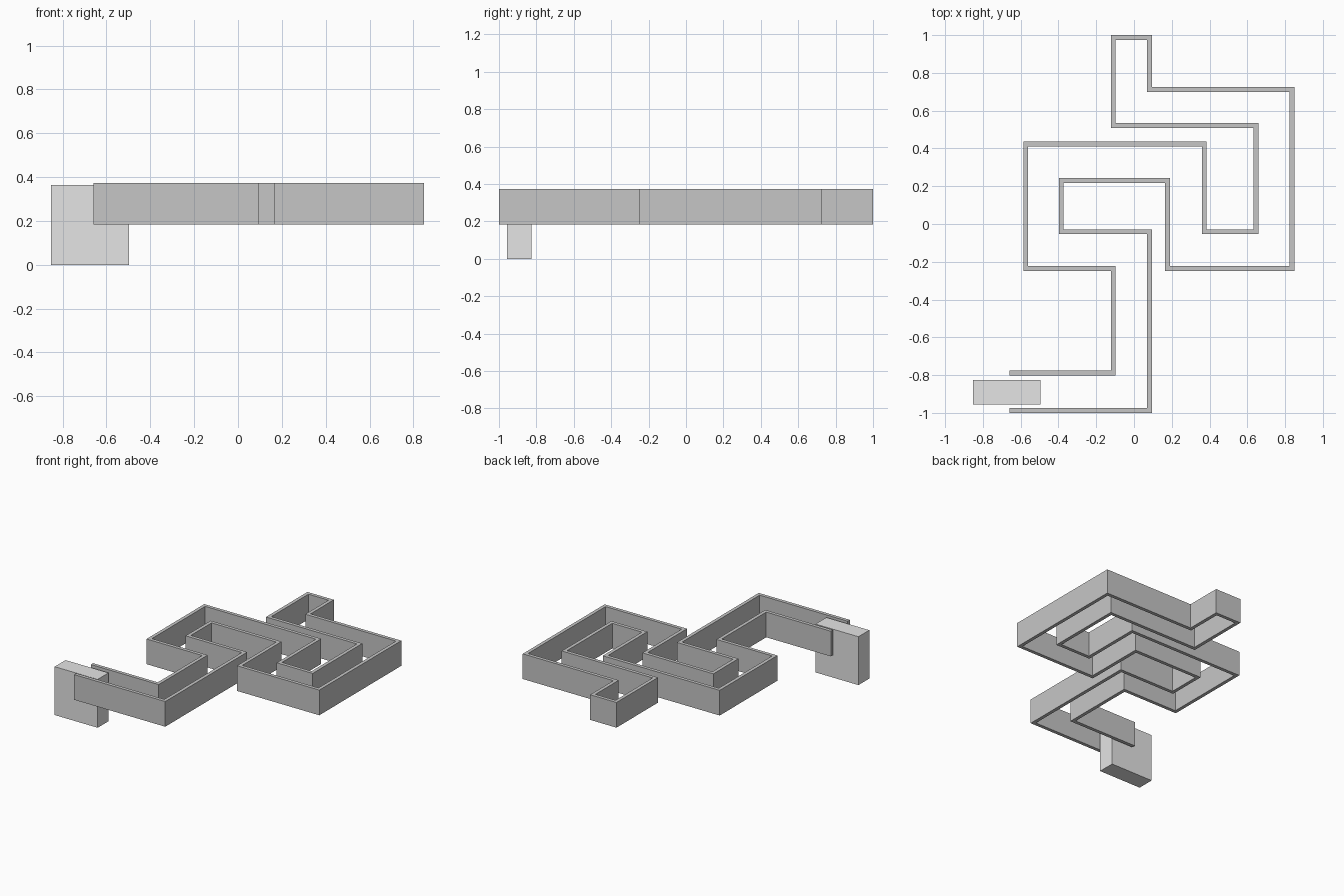
import bpy, bmesh
from mathutils import Vector

cube = bpy.data.objects.get("Cube")
if cube:
    bpy.data.objects.remove(cube, do_unlink=True)


def material(name, grey):
    mat = bpy.data.materials.new(name)
    mat.use_nodes = True
    colour = (grey, grey, grey, 1)
    mat.diffuse_color = colour
    mat.node_tree.nodes["Principled BSDF"].inputs["Base Color"].default_value = colour
    return mat


def finish(name, bm, mat):
    bmesh.ops.recalc_face_normals(bm, faces=bm.faces)
    mesh = bpy.data.meshes.new(name)
    bm.to_mesh(mesh)
    bm.free()
    mesh.materials.append(mat)
    obj = bpy.data.objects.new(name, mesh)
    bpy.context.collection.objects.link(obj)


def wall(name, start, stops, thickness, bottom, top, mat):
    """Mitred wall along a right-angled path; stops alternate x and y."""
    path = [Vector(start)]
    for i, stop in enumerate(stops):
        point = path[-1].copy()
        point[i % 2] = stop
        path.append(point)
    dirs = [(b - a).normalized() for a, b in zip(path, path[1:])]
    normals = [Vector((-d.y, d.x)) for d in dirs]
    # At each right-angle corner the mitre is the sum of both normals
    mitres = [normals[0]] + [a + b for a, b in zip(normals, normals[1:])] + [normals[-1]]
    half = thickness / 2
    outline = [p + m * half for p, m in zip(path, mitres)]
    outline += [p - m * half for p, m in reversed(list(zip(path, mitres)))]

    bm = bmesh.new()
    floor = bm.faces.new([bm.verts.new((p.x, p.y, bottom)) for p in outline])
    result = bmesh.ops.extrude_face_region(bm, geom=[floor], use_keep_orig=True)
    raised = [g for g in result["geom"] if isinstance(g, bmesh.types.BMVert)]
    bmesh.ops.translate(bm, verts=raised, vec=(0, 0, top - bottom))
    finish(name, bm, mat)


def block(name, low, high, mat):
    low, high = Vector(low), Vector(high)
    bm = bmesh.new()
    bmesh.ops.create_cube(bm, size=1)
    bmesh.ops.scale(bm, verts=bm.verts, vec=high - low)
    bmesh.ops.translate(bm, verts=bm.verts, vec=(low + high) / 2)
    finish(name, bm, mat)


wall_grey = material("wall grey", 0.565)
block_grey = material("light grey", 0.78)

# One continuous winding wall, open at the front left entrance
wall("winding_wall", (-0.66, -0.789),
     [-0.11, -0.235, -0.573, 0.424, 0.372, -0.041, 0.645, 0.521, -0.11, 0.987, 0.083,
      0.711, 0.836, -0.235, 0.178, 0.231, -0.385, -0.041, 0.083, -0.987, -0.66],
     0.026, 0.183, 0.372, wall_grey)

# Block standing in the entrance
block("entrance_block", (-0.853, -0.956, 0), (-0.496, -0.827, 0.363), block_grey)
